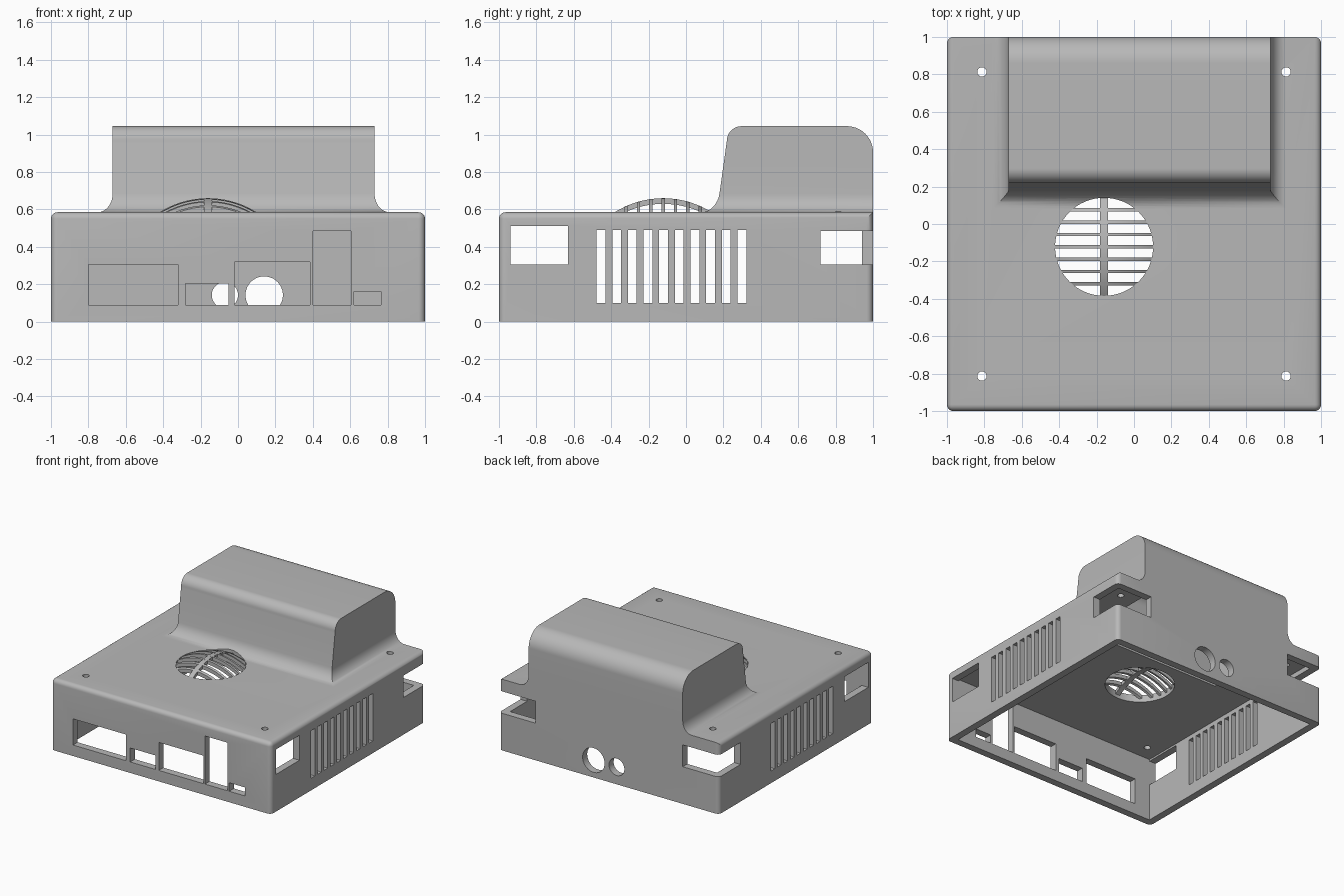
import bpy, bmesh, math

if "Cube" in bpy.data.objects:
    bpy.data.objects.remove(bpy.data.objects["Cube"], do_unlink=True)

grey = bpy.data.materials.new("plain grey")
grey.use_nodes = True
grey.diffuse_color = (0.48, 0.48, 0.48, 1)
grey.node_tree.nodes["Principled BSDF"].inputs["Base Color"].default_value = grey.diffuse_color

WALL = 0.06
ROOF = 0.585      # top of the case
TOP = 1.045       # top of the raised housing


def finish(bm, name):
    bmesh.ops.recalc_face_normals(bm, faces=bm.faces)
    mesh = bpy.data.meshes.new(name)
    bm.to_mesh(mesh)
    bm.free()
    mesh.materials.append(grey)
    ob = bpy.data.objects.new(name, mesh)
    bpy.context.collection.objects.link(ob)
    return ob


def box_bm(x0, x1, y0, y1, z0, z1):
    bm = bmesh.new()
    bmesh.ops.create_cube(bm, size=1)
    for v in bm.verts:
        v.co = (x1 if v.co.x > 0 else x0, y1 if v.co.y > 0 else y0, z1 if v.co.z > 0 else z0)
    return bm


def loft(rings, name):
    """Skin closed rings of equal length and cap both ends."""
    bm = bmesh.new()
    rows = [[bm.verts.new(p) for p in ring] for ring in rings]
    n = len(rows[0])
    for a, b in zip(rows, rows[1:]):
        for i in range(n):
            j = (i + 1) % n
            bm.faces.new((a[i], a[j], b[j], b[i]))
    bm.faces.new(rows[0])
    bm.faces.new(rows[-1])
    return finish(bm, name)


def cylinder(x, y, z, r, depth, along_y=False, sides=48):
    bm = bmesh.new()
    bmesh.ops.create_cone(bm, cap_ends=True, segments=sides, radius1=r, radius2=r, depth=depth)
    for v in bm.verts:
        a, b, c = v.co
        v.co = (x + a, y + c, z + b) if along_y else (x + a, y + b, z + c)
    return finish(bm, "cutter")


def combine(target, tool, operation):
    """Apply a boolean and remove the tool."""
    mod = target.modifiers.new("boolean", 'BOOLEAN')
    mod.operation = operation
    mod.solver = 'EXACT'
    mod.object = tool
    bpy.context.view_layer.objects.active = target
    bpy.ops.object.modifier_apply(modifier=mod.name)
    bpy.data.objects.remove(tool, do_unlink=True)


def cut_box(*bounds):
    combine(case, finish(box_bm(*bounds), "cutter"), 'DIFFERENCE')


# Case body: rounded sides, front and corners, square at the back top edge
bm = box_bm(-1, 1, -1, 1, 0, ROOF)


def rounded(e):
    a, b = (v.co for v in e.verts)
    mid = (a + b) / 2
    return mid.z > 0.1 and not (mid.z > 0.5 and mid.y > 0.9)


bmesh.ops.bevel(bm, geom=[e for e in bm.edges if rounded(e)], offset=0.035,
                segments=6, profile=0.5, affect='EDGES')
case = finish(bm, "case")


# Raised housing: rectangular sections stacked in height, flared at the foot
def front_y(z):
    if z <= 0.965:
        return 0.165 + 0.14 * (z - ROOF)
    return 0.298 - 0.08 * math.sqrt(max(0, 1 - ((z - 0.965) / 0.08) ** 2))


def back_y(z):
    r = 0.14
    if z <= TOP - r:
        return 1
    return 1 - r + math.sqrt(max(0, r * r - (z - TOP + r) ** 2))


def section(z, flare=0, inset=0):
    x0, x1 = -0.67 - flare + inset, 0.73 + flare - inset
    y0, y1 = front_y(z) - flare + inset, back_y(z) - inset
    h = z - inset
    return [(x0, y0, h), (x1, y0, h), (x1, y1, h), (x0, y1, h)]


dome_levels = [TOP - 0.14 + 0.14 * math.sin(math.radians(5 * i)) for i in range(19)]
rings = [section(0.545, 0.08)]
for i in range(10):
    t = math.radians(10 * i)
    rings.append(section(ROOF + 0.1 * (1 - math.cos(t)), 0.08 * (1 - math.sin(t))))
rings += [section(z) for z in dome_levels]
combine(case, loft(rings, "housing"), 'UNION')

# Hollow inside
cavity = [section(z, 0, WALL) for z in [0.5] + dome_levels]
combine(case, loft(cavity, "cutter"), 'DIFFERENCE')
inner = 1 - WALL
cut_box(-inner, inner, -inner, inner, -0.2, ROOF - WALL)

# Front sockets: left edge, right edge, top
for x0, x1, top in [(-0.8, -0.32, 0.305), (-0.28, -0.05, 0.205), (-0.02, 0.385, 0.32),
                    (0.4, 0.605, 0.485), (0.62, 0.765, 0.16)]:
    cut_box(x0, x1, -1.1, -0.8, 0.09, top)

# Side windows, open back corners and side vents
cut_box(-1.1, 1.1, -0.938, -0.63, 0.305, 0.51)
for x0, x1 in [(-1.1, -0.67), (0.67, 1.1)]:
    cut_box(x0, x1, 0.72, 1.1, 0.305, 0.485)
for i in range(10):
    y = -0.478 + 0.0837 * i
    cut_box(-1.1, 1.1, y, y + 0.047, 0.1, 0.49)

# Round sockets in the back wall
for x, r in [(-0.07, 0.07), (0.14, 0.1)]:
    combine(case, cylinder(x, 1, 0.142, r, 0.3, along_y=True), 'DIFFERENCE')

# Screw holes and fan opening in the roof
for x in (-0.813, 0.813):
    for y in (-0.813, 0.813):
        combine(case, cylinder(x, y, ROOF, 0.025, 0.3, sides=24), 'DIFFERENCE')
FX, FY, FR = -0.16, -0.122, 0.262
combine(case, cylinder(FX, FY, ROOF, FR, 0.2, sides=64), 'DIFFERENCE')

# Domed fan grille: curved bars lying on a shallow sphere
R, CROWN, THICK = 0.488, 0.66, 0.03


def grille_bar(name, offset, width, lengthwise):
    half = math.sqrt((FR + 0.012) ** 2 - offset ** 2)
    rings = []
    for i in range(25):
        s = half * (i / 12 - 1)
        ring = []
        for side, drop in [(-1, 0), (1, 0), (1, THICK), (-1, THICK)]:
            d = offset + side * width / 2
            z = CROWN - R + math.sqrt(R * R - s * s - d * d) - drop
            ring.append((FX + d, FY + s, z) if lengthwise else (FX + s, FY + d, z))
        rings.append(ring)
    return loft(rings, name)


parts = [case, grille_bar("grille_spine", 0, 0.042, True)]
for k in range(-3, 4):
    parts.append(grille_bar("grille_bar", 0.066 * k, 0.018, False))

# Smooth rounded surfaces, sharp edges
bpy.ops.object.select_all(action='DESELECT')
for ob in parts:
    ob.select_set(True)
bpy.context.view_layer.objects.active = case
bpy.ops.object.shade_smooth_by_angle(angle=math.radians(30))
